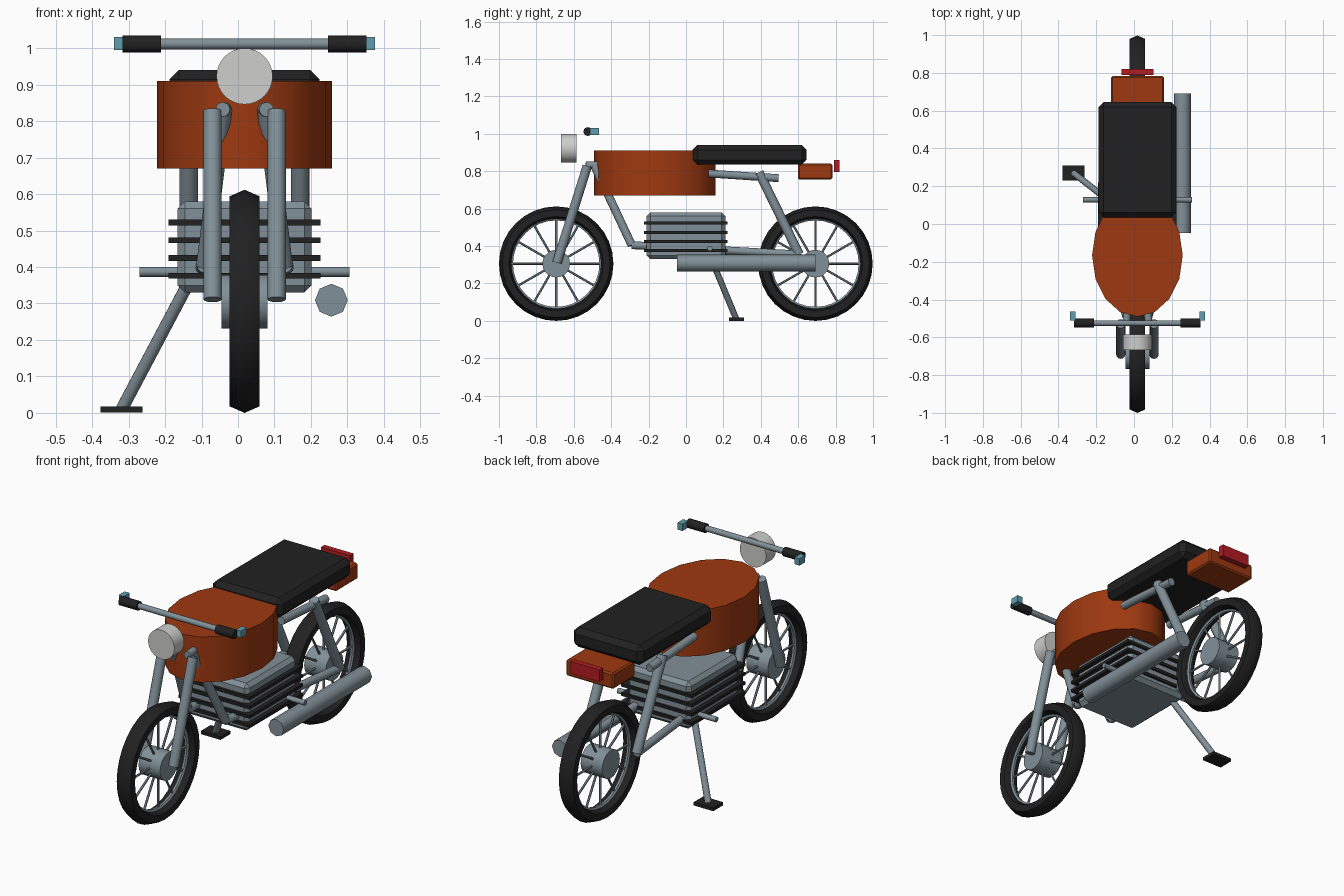
import bpy, bmesh, math
from mathutils import Vector, Matrix

cube = bpy.data.objects.get("Cube")
if cube:
    bpy.data.objects.remove(cube, do_unlink=True)

CX = 0.018  # centre line of the machine


def material(name, rgb):
    m = bpy.data.materials.new(name)
    m.use_nodes = True
    m.diffuse_color = (*rgb, 1)
    m.node_tree.nodes["Principled BSDF"].inputs["Base Color"].default_value = (*rgb, 1)
    return m


ORANGE = material("burnt orange paint", (0.34, 0.04, 0.005))
BLACK = material("black rubber", (0.015, 0.015, 0.015))
STEEL = material("blue grey steel", (0.22, 0.28, 0.315))
WHITE = material("lamp white", (0.62, 0.63, 0.61))
RED = material("tail red", (0.45, 0.012, 0.016))
BLUE = material("pale blue", (0.12, 0.34, 0.42))


def finish(name, bm, mat, smooth=True):
    bmesh.ops.recalc_face_normals(bm, faces=bm.faces)
    mesh = bpy.data.meshes.new(name)
    bm.to_mesh(mesh)
    bm.free()
    mesh.materials.append(mat)
    obj = bpy.data.objects.new(name, mesh)
    bpy.context.collection.objects.link(obj)
    if smooth:
        bpy.ops.object.select_all(action='DESELECT')
        obj.select_set(True)
        bpy.context.view_layer.objects.active = obj
        bpy.ops.object.shade_smooth_by_angle(angle=math.radians(50))
    return obj


def box(name, centre, size, mat, bevel=0):
    bm = bmesh.new()
    bmesh.ops.create_cube(bm, size=1, matrix=Matrix.Translation(centre) @ Matrix.Diagonal((*size, 1)))
    if bevel:
        bmesh.ops.bevel(bm, geom=bm.edges[:], offset=bevel, segments=1, affect='EDGES')
    return finish(name, bm, mat, False)


def add_rod(bm, a, b, radius, sides):
    a, b = Vector(a), Vector(b)
    turn = (b - a).to_track_quat('Z', 'Y').to_matrix().to_4x4()
    bmesh.ops.create_cone(bm, cap_ends=True, segments=sides, radius1=radius, radius2=radius,
                          depth=(b - a).length, matrix=Matrix.Translation((a + b) / 2) @ turn)


def rod(name, a, b, radius, mat, sides=12):
    bm = bmesh.new()
    add_rod(bm, a, b, radius, sides)
    return finish(name, bm, mat)


def ring(name, centre, profile, mat, steps=32):
    """Spin a closed (radius, x) profile around the x axis."""
    bm = bmesh.new()
    verts = [bm.verts.new((x, r, 0)) for r, x in profile]
    edges = [bm.edges.new((v, verts[i - 1])) for i, v in enumerate(verts)]
    bmesh.ops.spin(bm, geom=verts + edges, cent=(0, 0, 0), axis=(1, 0, 0),
                   angle=math.tau, steps=steps, use_merge=True)
    bmesh.ops.remove_doubles(bm, verts=bm.verts, dist=0.0001)
    bmesh.ops.translate(bm, verts=bm.verts, vec=centre)
    return finish(name, bm, mat)


# Wheels: tyre, thin rim, hub and twelve spokes
for end, y in (("front", -0.694), ("rear", 0.692)):
    c = Vector((CX, y, 0.306))
    ring(end + "_tyre", c, [(0.306, 0), (0.288, 0.041), (0.252, 0.041),
                            (0.236, 0), (0.252, -0.041), (0.288, -0.041)], BLACK)
    ring(end + "_rim", c, [(0.241, 0.012), (0.231, 0.006), (0.231, -0.006), (0.241, -0.012)], STEEL)
    rod(end + "_hub", c - Vector((0.063, 0, 0)), c + Vector((0.063, 0, 0)), 0.074, STEEL, 20)
    bm = bmesh.new()
    for i in range(12):
        t = i * math.tau / 12
        d = Vector((0, math.cos(t), math.sin(t)))
        add_rod(bm, c + d * 0.06, c + d * 0.24, 0.006, 6)
    finish(end + "_spokes", bm, STEEL)

# Fuel tank: sixteen-sided oval drum
bm = bmesh.new()
bmesh.ops.create_cone(bm, cap_ends=True, segments=16, radius1=1, radius2=1, depth=1,
                      matrix=Matrix.Translation((CX, -0.166, 0.79)) @ Matrix.Diagonal((0.24, 0.325, 0.24, 1)))
finish("fuel_tank", bm, ORANGE)

# Seat and tail
box("seat", (CX, 0.34, 0.888), (0.412, 0.61, 0.105), BLACK, 0.026)
box("tail_cowl", (CX, 0.69, 0.798), (0.28, 0.185, 0.085), ORANGE, 0.008)
box("tail_light", (CX, 0.805, 0.828), (0.17, 0.03, 0.064), RED)

# Engine block with cooling fins
box("engine_block", (CX, 0, 0.455), (0.368, 0.42, 0.25), STEEL, 0.02)
for i in range(4):
    box(f"cooling_fin_{i + 1}", (CX, -0.002, 0.376 + i * 0.0487), (0.416, 0.446, 0.016), BLACK)

# Exhaust, foot pegs and kickstand
rod("exhaust", (0.256, -0.047, 0.309), (0.256, 0.692, 0.309), 0.045, STEEL, 8)
rod("foot_pegs", (-0.27, 0.128, 0.387), (0.306, 0.128, 0.387), 0.0137, STEEL)
rod("kickstand_leg", (-0.11, 0.105, 0.405), (-0.318, 0.268, 0.012), 0.017, STEEL)
box("kickstand_foot", (-0.32, 0.27, 0.009), (0.115, 0.082, 0.017), BLACK)

# Forks, frame tubes and handlebar ends on both sides
for side, s in (("left", 1), ("right", -1)):
    def at(x, y, z):
        return Vector((CX + s * x, y, z))

    rod(side + "_fork", at(0.088, -0.69, 0.311), at(0.088, -0.528, 0.828), 0.025, STEEL)
    neck, elbow, heel = at(0.057, -0.49, 0.83), at(0.11, -0.29, 0.405), at(0.153, 0.605, 0.355)
    rod(side + "_frame_neck", at(0.06, -0.535, 0.832), at(0.055, -0.475, 0.832), 0.02, STEEL)
    rod(side + "_down_tube", neck, elbow, 0.023, STEEL)
    rod(side + "_lower_rail", elbow, heel, 0.021, STEEL)
    rod(side + "_rear_upright", heel, at(0.153, 0.39, 0.795), 0.025, STEEL)
    rod(side + "_seat_rail", at(0.15, 0.12, 0.788), at(0.15, 0.495, 0.763), 0.021, STEEL)
    rod(side + "_grip", at(0.229, -0.525, 1.012), at(0.335, -0.525, 1.012), 0.0235, BLACK)
    box(side + "_bar_end", at(0.343, -0.488, 1.013), (0.03, 0.048, 0.036), BLUE)

# Handlebar and headlight
rod("handlebar", (CX - 0.24, -0.525, 1.012), (CX + 0.24, -0.525, 1.012), 0.015, STEEL)
rod("headlight", (CX, -0.668, 0.923), (CX, -0.586, 0.923), 0.077, WHITE, 32)
